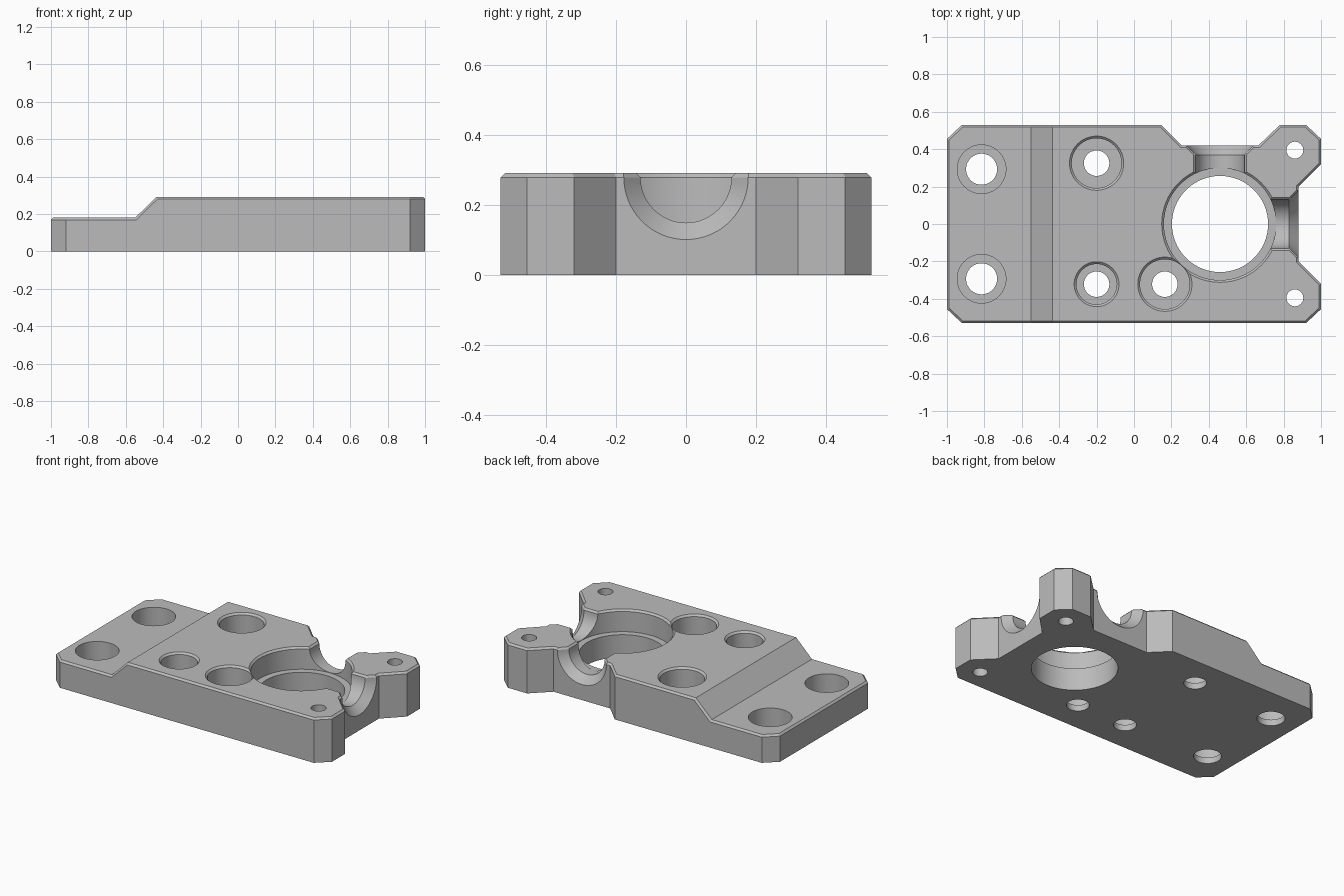
import bpy, bmesh, math
from mathutils import Matrix, Vector

cube = bpy.data.objects.get("Cube")
if cube:
    bpy.data.objects.remove(cube, do_unlink=True)

TOP, LOW, CH = 0.292, 0.18, 0.012      # high deck, low deck, edge chamfer
BORE = (0.46, 0.0)

grey = bpy.data.materials.new("machined grey")
grey.use_nodes = True
grey.diffuse_color = (0.5, 0.5, 0.5, 1)
grey.node_tree.nodes["Principled BSDF"].inputs["Base Color"].default_value = (0.5, 0.5, 0.5, 1)


def finish(bm, name):
    bmesh.ops.recalc_face_normals(bm, faces=bm.faces)
    mesh = bpy.data.meshes.new(name)
    bm.to_mesh(mesh)
    bm.free()
    mesh.materials.append(grey)
    ob = bpy.data.objects.new(name, mesh)
    bpy.context.collection.objects.link(ob)
    return ob


def bridge(bm, rings):
    """Closed solid through a list of equally long vertex rings."""
    n = len(rings[0])
    for a, b in zip(rings, rings[1:]):
        for i in range(n):
            j = (i + 1) % n
            bm.faces.new((a[i], a[j], b[j], b[i]))
    bm.faces.new(rings[0])
    bm.faces.new(rings[-1])


def lathe(name, profile, matrix, n=64):
    """Solid of revolution about local z from (radius, height) pairs."""
    bm = bmesh.new()
    rings = [[bm.verts.new(matrix @ Vector((r * math.cos(a), r * math.sin(a), h)))
              for a in (2 * math.pi * i / n for i in range(n))] for r, h in profile]
    bridge(bm, rings)
    return finish(bm, name)


# Plate outline: clipped corners, a notch at the back and one at the left end
outline = [(-0.92, -0.53), (0.92, -0.53), (1, -0.455), (1, -0.32), (0.88, -0.2),
           (0.88, 0.2), (1, 0.32), (1, 0.455), (0.92, 0.53), (0.78, 0.53),
           (0.665, 0.42), (0.255, 0.42), (0.145, 0.53), (-0.92, 0.53),
           (-1, 0.455), (-1, -0.455)]
bm = bmesh.new()
bridge(bm, [[bm.verts.new((x, y, z)) for x, y in outline] for z in (0, TOP)])

# Step down to the low deck
for x in (-0.55, -0.435):
    bmesh.ops.bisect_plane(bm, geom=bm.verts[:] + bm.edges[:] + bm.faces[:],
                           plane_co=(x, 0, 0), plane_no=(1, 0, 0))
for v in bm.verts:
    if v.co.z > 0.1 and v.co.x < -0.5:
        v.co.z = LOW
bmesh.ops.recalc_face_normals(bm, faces=bm.faces)
bm.normal_update()

# Chamfer round the upper rim
rim = [e for e in bm.edges
       if sorted(f.normal.z > 0.5 for f in e.link_faces) == [False, True]]
bmesh.ops.bevel(bm, geom=rim, offset=CH, offset_type='OFFSET', segments=1,
                profile=0.5, affect='EDGES')
plate = finish(bm, "mounting_plate")

cutters = []


def counterbore(x, y, r_hole, r_seat, seat, chamfer=True):
    profile = [(r_hole, -0.1), (r_hole, seat), (r_seat, seat)]
    if chamfer:
        profile += [(r_seat, TOP - CH), (r_seat + 0.03, TOP - CH + 0.03)]
    profile.append((profile[-1][0], 0.4))
    cutters.append(lathe("hole_cutter", profile, Matrix.Translation((x, y, 0))))


# Main bore and screw holes
counterbore(*BORE, 0.257, 0.30, 0.148)
counterbore(-0.2, 0.325, 0.068, 0.133, 0.04)
counterbore(-0.2, -0.322, 0.068, 0.108, 0.04)
counterbore(0.165, -0.322, 0.068, 0.133, 0.04)
for side in (-1, 1):
    counterbore(-0.815, side * 0.293, 0.083, 0.13, 0.04, False)
    cutters.append(lathe("pin_cutter", [(0.045, -0.1), (0.045, 0.4)],
                         Matrix.Translation((0.86, side * 0.395, 0))))

# Flared half-round channels from the bore to each notch
for angle, length in ((0, 0.42), (math.pi / 2, 0.42)):
    plan = [(0.13, 0.2), (0.13, length - 0.05), (0.178, length), (0.178, length + 0.03)]
    place = Matrix.Translation((*BORE, TOP - CH)) @ Matrix.Rotation(angle, 4, 'Z')
    cutters.append(lathe("channel_cutter", plan,
                         place @ Matrix.Rotation(math.pi / 2, 4, 'Y')))
    # chamfer along the channel lips
    bm = bmesh.new()
    rings = []
    for d in (-0.005, 0.025):
        half = [(t, w + d) for w, t in plan]
        loop = half + [(t, -w) for t, w in reversed(half)]
        rings.append([bm.verts.new(place @ Vector((t, w, d))) for t, w in loop])
    bridge(bm, rings)
    cutters.append(finish(bm, "lip_cutter"))

# Apply all cuts
bpy.context.view_layer.objects.active = plate
for c in cutters:
    c.hide_render = True
    mod = plate.modifiers.new("cut", 'BOOLEAN')
    mod.operation, mod.solver, mod.object = 'DIFFERENCE', 'EXACT', c
    bpy.ops.object.modifier_apply(modifier=mod.name)
    bpy.data.objects.remove(c, do_unlink=True)

bpy.ops.object.select_all(action='DESELECT')
plate.select_set(True)
bpy.ops.object.shade_smooth_by_angle(angle=math.radians(25))
